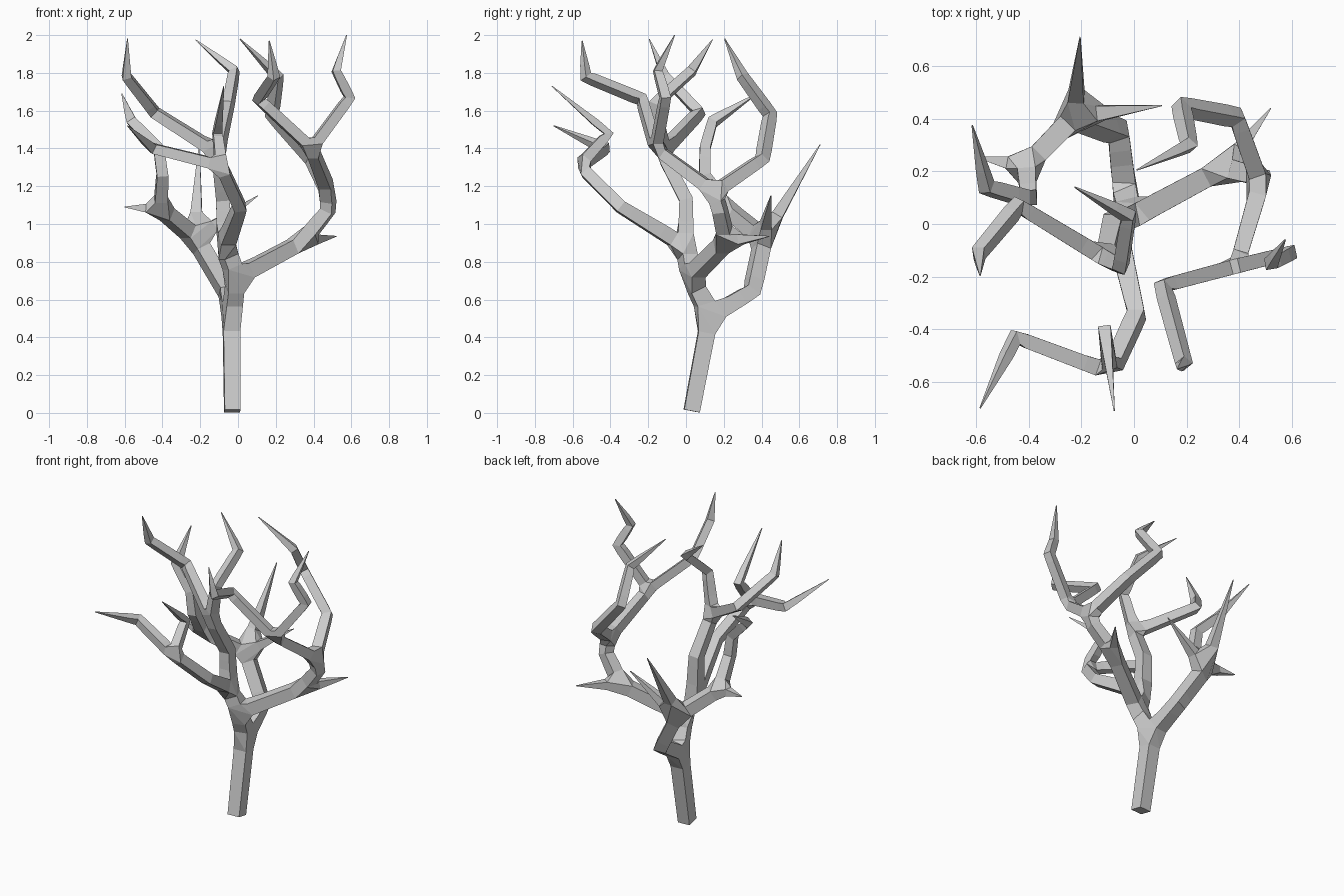
import bpy

# Branch paths: each starts at a shared joint; points are (x, y, z, half thickness)
base = (-0.03, 0.03, 0.01, 0.042)
fork = (-0.035, 0.125, 0.51, 0.045)
limb = (-0.01, 0.025, 0.72, 0.042)
back = (-0.225, 0.41, 0.925, 0.04)
back_left = (-0.41, 0.22, 1.08, 0.036)
right = (0.345, 0.215, 0.91, 0.038)
right_top = (0.48, 0.15, 1.17, 0.034)
right_end = (0.39, -0.16, 1.40, 0.028)
middle = (-0.07, 0.0, 0.88, 0.042)
front = (-0.09, -0.565, 1.31, 0.030)
crown = (-0.11, -0.13, 1.38, 0.032)
T = 0.002  # pointed tip

paths = [
    # trunk and back limb
    [base, fork, (-0.06, 0.35, 0.645, 0.04), back],
    [back, (-0.205, 0.71, 1.42, T)],
    [back, (0.105, 0.45, 1.15, T)],
    [back, back_left],
    [back_left, (-0.60, 0.255, 1.09, T)],
    [back_left, (-0.40, 0.10, 1.26, 0.03), (-0.42, 0.10, 1.40, 0.028),
     (-0.56, 0.14, 1.54, 0.026), (-0.615, 0.375, 1.69, T)],
    # right limb
    [fork, limb, right],
    [right, (0.52, 0.44, 0.935, T)],
    [right, (0.475, 0.18, 1.07, 0.034), right_top],
    [right_top, (0.39, 0.405, 1.345, 0.03), (0.18, 0.445, 1.58, 0.028),
     (0.21, 0.30, 1.78, 0.024), (0.01, 0.205, 1.98, T)],
    [right_top, right_end],
    [right_end, (0.59, -0.11, 1.67, 0.026), (0.52, -0.15, 1.81, 0.022), (0.575, -0.06, 2.0, T)],
    [right_end, (0.11, -0.235, 1.66, 0.026), (0.19, -0.53, 1.78, 0.024), (0.165, -0.55, 1.97, T)],
    # front limb
    [limb, middle],
    [middle, (0.01, -0.345, 1.09, 0.032), front],
    [front, (-0.45, -0.43, 1.40, 0.026), (-0.585, -0.70, 1.52, T)],
    [front, (-0.11, -0.41, 1.48, 0.024), (-0.075, -0.71, 1.73, T)],
    # central crown
    [middle, (-0.08, 0.0, 1.13, 0.036), crown],
    [crown, (-0.44, 0.07, 1.59, 0.027), (-0.59, -0.11, 1.78, 0.024), (-0.585, -0.195, 1.98, T)],
    [crown, (-0.05, -0.16, 1.64, 0.026), (-0.02, 0.03, 1.81, 0.024), (-0.225, 0.14, 1.975, T)],
]

# Skeleton: merge shared joints and link neighbours
points, edges = [], []
for path in paths:
    for p in path:
        if p not in points:
            points.append(p)
    edges += [(points.index(a), points.index(b)) for a, b in zip(path, path[1:])]
mesh = bpy.data.meshes.new("bare_tree")
mesh.from_pydata([p[:3] for p in points], edges, [])
tree = bpy.data.objects.new("bare_tree", mesh)
bpy.context.collection.objects.link(tree)
bpy.context.view_layer.objects.active = tree
tree.select_set(True)

# Square-section skin around the skeleton
tree.modifiers.new("skin", 'SKIN').use_smooth_shade = False
if not mesh.skin_vertices:
    bpy.ops.mesh.customdata_skin_add()
for i, (p, s) in enumerate(zip(points, mesh.skin_vertices[0].data)):
    s.radius = (p[3], p[3])
    s.use_root = i == 0
